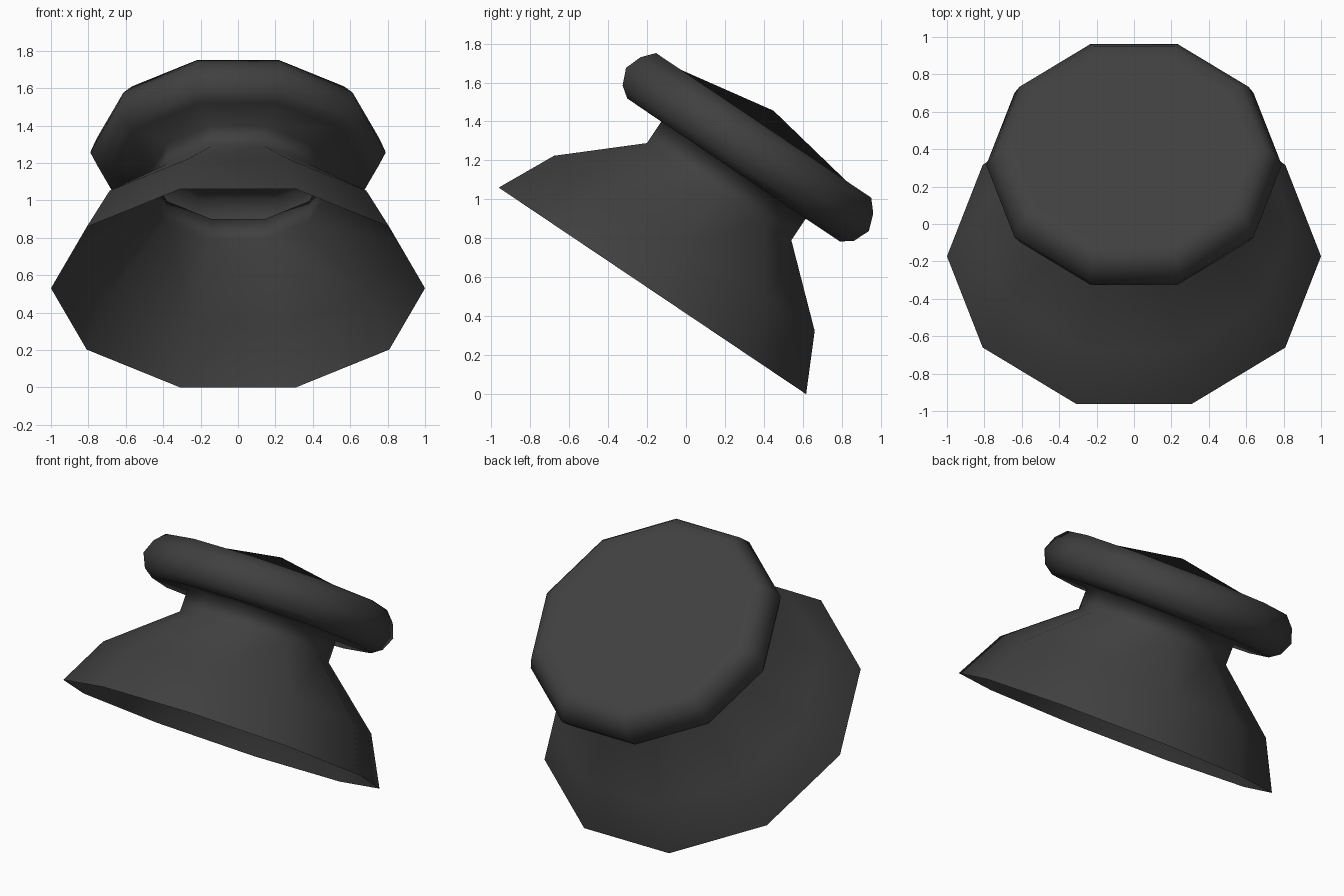
import bpy, bmesh, math
from mathutils import Matrix

if "Cube" in bpy.data.objects:
    bpy.data.objects.remove(bpy.data.objects["Cube"])

SIDES = 10
TILT = math.radians(33.9)

# (radius, height) along the tilted axis, from open skirt rim to cap tip
PROFILE = [
    (1.00, 0.00), (0.848, 0.294), (0.47, 0.614),            # flared hollow skirt
    (0.47, 0.747),                                          # neck
    (0.692, 0.748), (0.752, 0.79), (0.79, 0.875),           # rounded cap rim
    (0.757, 0.962), (0.70, 1.024), (0.62, 1.01),            # rim top and groove
]
TIP = 1.115

bm = bmesh.new()
rings = []
for r, h in PROFILE:
    rings.append([bm.verts.new((r * math.cos(2 * math.pi * i / SIDES),
                                r * math.sin(2 * math.pi * i / SIDES), h))
                  for i in range(SIDES)])
for a, b in zip(rings, rings[1:]):
    for i in range(SIDES):
        j = (i + 1) % SIDES
        bm.faces.new((a[i], a[j], b[j], b[i]))

# shallow cone on top of the cap
tip = bm.verts.new((0, 0, TIP))
for i in range(SIDES):
    bm.faces.new((rings[-1][i], rings[-1][(i + 1) % SIDES], tip))

for f in bm.faces:
    f.smooth = True

# tilt the whole knob backwards and stand it on the ground
bm.transform(Matrix.Translation((0, -0.1725, 0.53)) @ Matrix.Rotation(-TILT, 4, 'X'))

mesh = bpy.data.meshes.new("tilted_knob")
bm.to_mesh(mesh)
bm.free()

mat = bpy.data.materials.new("dark grey")
mat.diffuse_color = (0.051, 0.051, 0.051, 1)
mat.use_nodes = True
mat.node_tree.nodes["Principled BSDF"].inputs["Base Color"].default_value = mat.diffuse_color
mesh.materials.append(mat)
obj = bpy.data.objects.new("tilted_knob", mesh)
bpy.context.collection.objects.link(obj)
